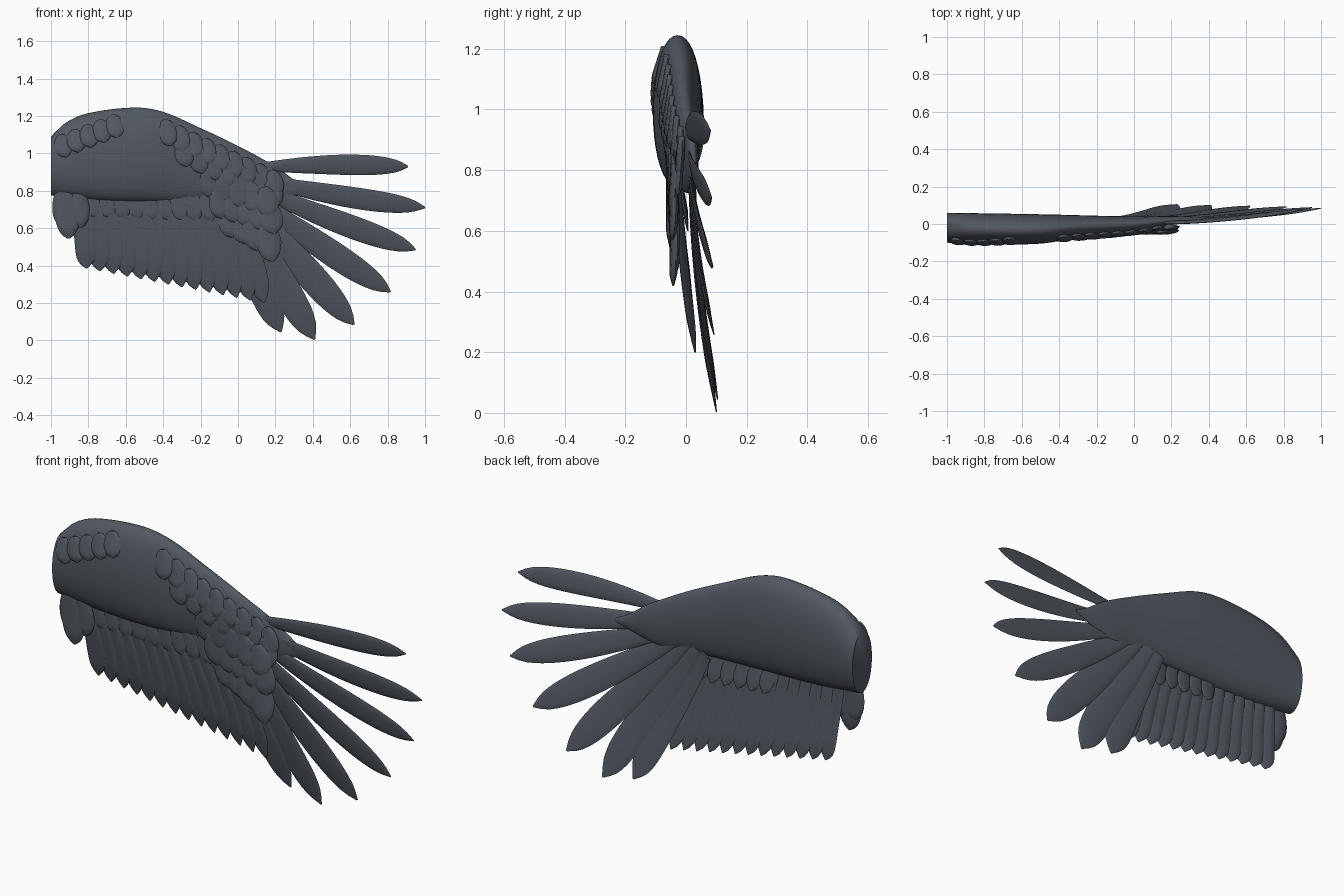
import bpy, bmesh, math
from mathutils import Vector, Matrix

if "Cube" in bpy.data.objects:
    bpy.data.objects.remove(bpy.data.objects["Cube"])

mat = bpy.data.materials.new("slate")
mat.diffuse_color = (0.085, 0.1, 0.122, 1)
mat.use_nodes = True
mat.node_tree.nodes["Principled BSDF"].inputs["Base Color"].default_value = mat.diffuse_color


def interp(pts, x):
    """Smooth interpolation through (position, value) pairs."""
    n = len(pts)
    if x <= pts[0][0]:
        return pts[0][1]
    for i in range(n - 1):
        (x0, a), (x1, b) = pts[i], pts[i + 1]
        if x <= x1:
            def slope(k):
                lo, hi = pts[max(k - 1, 0)], pts[min(k + 1, n - 1)]
                return (hi[1] - lo[1]) / (hi[0] - lo[0])
            h, t = x1 - x0, (x - x0) / (x1 - x0)
            return ((2*t**3 - 3*t*t + 1) * a + (t**3 - 2*t*t + t) * h * slope(i)
                    + (3*t*t - 2*t**3) * b + (t**3 - t*t) * h * slope(i + 1))
    return pts[-1][1]


def loft(name, rings):
    """Skin closed rings of points, capping both ends."""
    bm = bmesh.new()
    vr = [[bm.verts.new(p) for p in r] for r in rings]
    n = len(vr[0])
    for a, b in zip(vr, vr[1:]):
        for i in range(n):
            bm.faces.new((a[i], a[(i + 1) % n], b[(i + 1) % n], b[i]))
    bm.faces.new(vr[0][::-1])
    bm.faces.new(vr[-1])
    bmesh.ops.recalc_face_normals(bm, faces=bm.faces)
    me = bpy.data.meshes.new(name)
    bm.to_mesh(me)
    bm.free()
    me.materials.append(mat)
    ob = bpy.data.objects.new(name, me)
    bpy.context.collection.objects.link(ob)
    bpy.ops.object.select_all(action='DESELECT')
    ob.select_set(True)
    bpy.context.view_layer.objects.active = ob
    bpy.ops.object.shade_smooth_by_angle(angle=math.radians(50))
    return ob


# Wing arm: outline and depth along x
TOP = [(-1, 1.09), (-.92, 1.165), (-.8, 1.215), (-.55, 1.245), (-.4, 1.222),
       (-.2, 1.135), (0, 1.04), (.2, .93), (.32, .845), (.385, .81)]
BOT = [(-1, .775), (-.75, .75), (-.5, .742), (-.2, .742), (0, .73), (.12, .725),
       (.25, .755), (.385, .795)]
FRONT = [(-1, -.1), (-.75, -.108), (-.5, -.105), (-.3, -.075), (0, -.045), (.2, -.005), (.385, .022)]
BACK = [(-1, .06), (-.5, .052), (0, .04), (.2, .042), (.385, .036)]
POW = 0.95


def arm_ring(x, n=40):
    t, b, f, k = (interp(c, x) for c in (TOP, BOT, FRONT, BACK))
    ring = []
    for i in range(n):
        a = 2 * math.pi * i / n
        c, s = math.cos(a), math.sin(a)
        c, s = (math.copysign(abs(v) ** POW, v) for v in (c, s))
        ring.append((x, (f + k) / 2 + c * (k - f) / 2, (t + b) / 2 + s * (t - b) / 2))
    return ring


def front_y(x, z):
    """Front surface of the arm at x, z (a loose plane below it)."""
    t, b, f, k = (interp(c, x) for c in (TOP, BOT, FRONT, BACK))
    s = min(1, abs((z - (t + b) / 2) / ((t - b) / 2)))
    c = max(0, 1 - s ** (2 / POW)) ** (POW / 2)
    return (f + k) / 2 - c * (k - f) / 2


loft("wing_arm", [arm_ring(-1 + 1.385 * i / 44) for i in range(45)])

LONG = [(0, .35), (.1, .5), (.35, .82), (.6, 1), (.8, .92), (.93, .58), (1, .06)]
BLADE = [(0, .6), (.2, .85), (.5, 1), (.8, .95), (.92, .65), (1, .06)]
SCALE = [(0, .25), (.12, .68), (.35, .95), (.6, 1), (.8, .82), (.93, .5), (1, .1)]


def feather(name, root, tip, width, shape, thick=.016, roll=0, bow=0, power=1, steps=18):
    root, tip = Vector(root), Vector(tip)
    axis = (tip - root).normalized()
    nor = Vector((0, -1, 0))
    side = axis.cross(nor).normalized()
    nor = side.cross(axis)
    rot = Matrix.Rotation(math.radians(roll), 3, axis)
    side, nor = rot @ side, rot @ nor
    rings = []
    for i in range(steps + 1):
        t = i / steps
        p = root.lerp(tip, t)
        p.y = root.y + (tip.y - root.y) * t ** power
        p += side * bow * math.sin(math.pi * t)
        w = width / 2 * interp(shape, t)
        h = thick / 2 * min(1, .25 + 4 * (1 - t))
        # rounded lens section
        sec = [(-1, 0), (-.85, .5), (-.5, .88), (0, 1), (.5, .88), (.85, .5), (1, 0),
               (.85, -.5), (.5, -.88), (0, -1), (-.5, -.88), (-.85, -.5)]
        rings.append([p + side * u * w + nor * v * h for u, v in sec])
    return loft(name, rings)


# Primaries: long fanned flight feathers (root x, z, tip x, z, width, bow)
PRIM = [(.08, .925, .91, .93, .11, -.012), (.05, .87, 1.0, .71, .115, .012),
        (.03, .84, .95, .485, .125, .01), (0, .82, .815, .26, .14, .008),
        (-.03, .8, .62, .085, .155, -.005), (-.07, .78, .41, .005, .155, -.01),
        (-.12, .76, .23, .045, .15, -.01)]
for i, (rx, rz, tx, tz, w, bow) in enumerate(PRIM):
    shape = LONG if i < 5 else BLADE
    feather(f"primary_{i+1}", (rx, .005 + .003 * i, rz), (tx, .08 + .004 * i, tz), w, shape,
            thick=.016, roll=9, bow=bow, power=1.7, steps=24)

# Secondaries: overlapping row along the trailing edge
N = 14
for i in range(N):
    t = i / (N - 1)
    feather(f"secondary_{i+1}", (-.86 + .8 * t, -.03, .77), (-.81 + .95 * t, .01 + .02 * t, .385 - .185 * t),
            .12, BLADE, thick=.02, roll=13, bow=-.016, power=1.2)

# Tertials near the shoulder
for i, (x, ztip, w) in enumerate([(-.94, .6, .11), (-.915, .545, .13), (-.855, .6, .115)]):
    feather(f"tertial_{i+1}", (x - .005, -.05, .81), (x + .01, -.045 - .006 * (i == 1), ztip), w, SCALE, thick=.03)

# Greater coverts below the arm, front and back
for i in range(9):
    t = i / 8
    feather(f"front_covert_{i+1}", (-.79 + .6 * t, -.035, .78), (-.76 + .62 * t, -.034, .66 - .02 * t),
            .095, SCALE, steps=10)
for i in range(6):
    t = i / 5
    feather(f"back_covert_{i+1}", (-.48 + .36 * t, -.02, .78), (-.45 + .38 * t, .006, .635 - .035 * t),
            .08, SCALE, thick=.012, steps=10)


def scale_row(name, start, end, count, length, width, lift, floor_y, thick=.026):
    """Row of small coverts that follow the front of the arm."""
    for i in range(count):
        t = i / max(count - 1, 1)
        x, z = (start[k] + (end[k] - start[k]) * t for k in (0, 1))
        x2, z2 = x + length * .2, z - length
        y1 = min(front_y(x, z), floor_y)
        y2 = min(front_y(x2, z2), floor_y) - lift
        feather(f"{name}_{i+1}", (x, y1, z), (x2, y2, z2), width, SCALE, thick=thick, steps=12, roll=-6)


# Leading edge scales
scale_row("shoulder_scale", (-.945, 1.1), (-.67, 1.205), 5, .12, .1, .004, 0)
scale_row("edge_scale", (-.39, 1.18), (.18, .91), 9, .14, .1, .008, -.015)
scale_row("second_edge_scale", (-.3, 1.08), (.17, .86), 7, .15, .11, .008, -.02)
# Wrist coverts, stepping down towards the trailing edge
scale_row("wrist_covert_low", (-.06, .72), (.15, .62), 4, .17, .125, .004, -.033)
scale_row("wrist_covert_long", (.06, .7), (.14, .64), 2, .22, .125, .006, -.036)
scale_row("wrist_covert_mid", (-.11, .82), (.16, .74), 5, .17, .125, .008, -.036)
scale_row("wrist_covert_top", (-.16, .92), (.14, .82), 5, .16, .12, .01, -.036)
